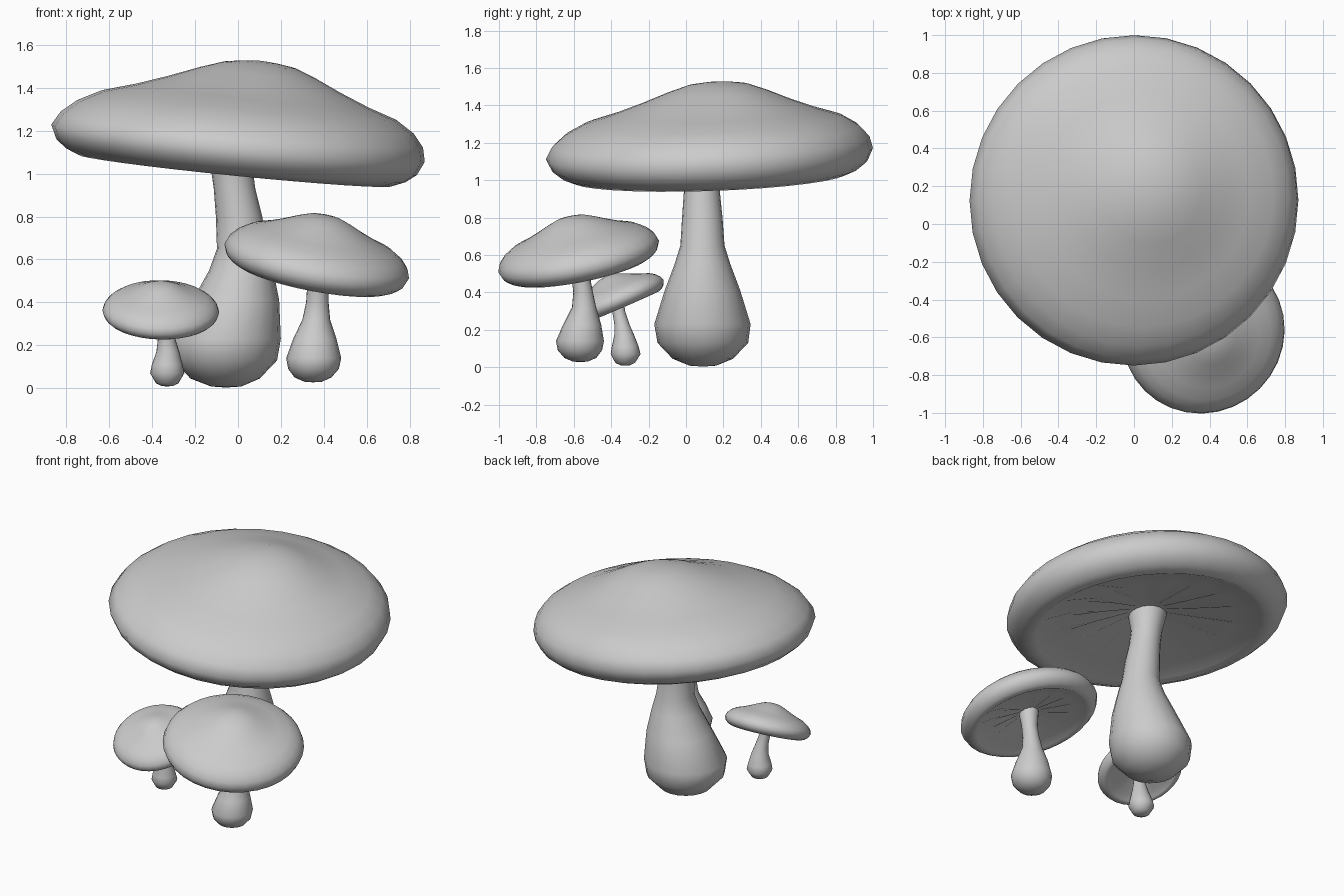
import bpy, bmesh, math
from mathutils import Vector

SEG = 32

# Cap cross-section (radius, height) for unit radius, from apex over the rim to the lip
SKIN = [(0.09, 0.443), (0.19, 0.428), (0.31, 0.385), (0.46, 0.322), (0.63, 0.258),
        (0.79, 0.208), (0.90, 0.145), (0.97, 0.075), (1.0, 0.0), (0.965, -0.075),
        (0.91, -0.118), (0.84, -0.147)]
# Shallow conical underside (radius, height, gill ripple)
GILLS = [(0.80, -0.128, 0.0), (0.62, -0.095, 0.016), (0.36, -0.045, 0.016), (0.10, 0.005, 0.0)]


def finish(name, bm, angle):
    bmesh.ops.recalc_face_normals(bm, faces=bm.faces)
    me = bpy.data.meshes.new(name)
    bm.to_mesh(me)
    bm.free()
    ob = bpy.data.objects.new(name, me)
    bpy.context.collection.objects.link(ob)
    bpy.ops.object.select_all(action='DESELECT')
    ob.select_set(True)
    bpy.context.view_layer.objects.active = ob
    bpy.ops.object.shade_smooth_by_angle(angle=math.radians(angle))
    return ob


def bridge(bm, rings):
    for a, b in zip(rings, rings[1:]):
        n = len(a)
        for i in range(n):
            bm.faces.new((a[i], a[(i + 1) % n], b[(i + 1) % n], b[i]))


def fan(bm, ring, co):
    v = bm.verts.new(co)
    for i in range(len(ring)):
        bm.faces.new((ring[i], ring[(i + 1) % len(ring)], v))


def ring(bm, cx, cy, z, r, n, ripple=0.0):
    return [bm.verts.new((cx + r * math.cos(2 * math.pi * i / n),
                          cy + r * math.sin(2 * math.pi * i / n),
                          z + ripple * (-1) ** i)) for i in range(n)]


# Cap: lathed skin with an off-centre apex and rippled gills, tilted along normal
def cap(name, loc, radius, hscale, normal, lean=(0, 0)):
    bm = bmesh.new()
    rings = []
    for r, h in SKIN:
        k = max(h, 0) / 0.45
        rings.append(ring(bm, lean[0] * k, lean[1] * k, h * hscale, r * radius, SEG))
    fan(bm, rings[0], (lean[0], lean[1], 0.45 * hscale))
    for r, h, g in GILLS:
        rings.append(ring(bm, 0, 0, h * hscale, r * radius, SEG, g * hscale))
    bridge(bm, rings)
    fan(bm, rings[-1], (0, 0, 0.02 * hscale))
    ob = finish(name, bm, 60)
    ob.rotation_mode = 'QUATERNION'
    ob.rotation_quaternion = Vector((0, 0, 1)).rotation_difference(Vector(normal))
    ob.location = loc


# Stem: stacked rings (centre x, centre y, z, radius)
def stem(name, rows, n=20):
    bm = bmesh.new()
    rings = [ring(bm, x, y, z, r * 1.01, n) for x, y, z, r in rows]
    bridge(bm, rings)
    x, y, z, r = rows[0]
    fan(bm, rings[0], (x, y, z - 0.07 * r))
    fan(bm, rings[-1], rows[-1][:3])
    finish(name, bm, 80)


# Large mushroom
cap("large_cap", (0, 0.125, 1.142), 0.875, 0.87, (0.1, -0.034, 1), (0.07, 0.06))
stem("large_stem", [(-0.055, 0.09, 0.008, 0.07), (-0.06, 0.09, 0.045, 0.16),
                    (-0.06, 0.09, 0.13, 0.24), (-0.058, 0.088, 0.23, 0.255),
                    (-0.01, 0.088, 0.41, 0.20), (0.015, 0.088, 0.55, 0.148),
                    (0.02, 0.088, 0.65, 0.117), (0.005, 0.087, 0.80, 0.107),
                    (-0.016, 0.085, 0.93, 0.096), (-0.03, 0.085, 1.03, 0.096),
                    (-0.035, 0.085, 1.16, 0.12)])

# Medium mushroom
cap("medium_cap", (0.367, -0.574, 0.592), 0.438, 0.49, (0.19, -0.2, 1))
stem("medium_stem", [(0.35, -0.565, 0.03, 0.04), (0.35, -0.565, 0.05, 0.085),
                     (0.352, -0.567, 0.09, 0.117), (0.353, -0.567, 0.14, 0.127),
                     (0.358, -0.555, 0.23, 0.100), (0.365, -0.545, 0.32, 0.064),
                     (0.37, -0.55, 0.40, 0.052), (0.372, -0.562, 0.48, 0.049),
                     (0.37, -0.575, 0.60, 0.062)])

# Small mushroom
cap("small_cap", (-0.36, -0.37, 0.359), 0.272, 0.31, (0.02, -0.43, 1))
stem("small_stem", [(-0.33, -0.325, 0.01, 0.025), (-0.33, -0.325, 0.023, 0.052),
                    (-0.33, -0.323, 0.07, 0.079), (-0.33, -0.325, 0.11, 0.071),
                    (-0.327, -0.33, 0.17, 0.053), (-0.333, -0.343, 0.23, 0.04),
                    (-0.345, -0.36, 0.30, 0.034), (-0.355, -0.375, 0.365, 0.042)])
